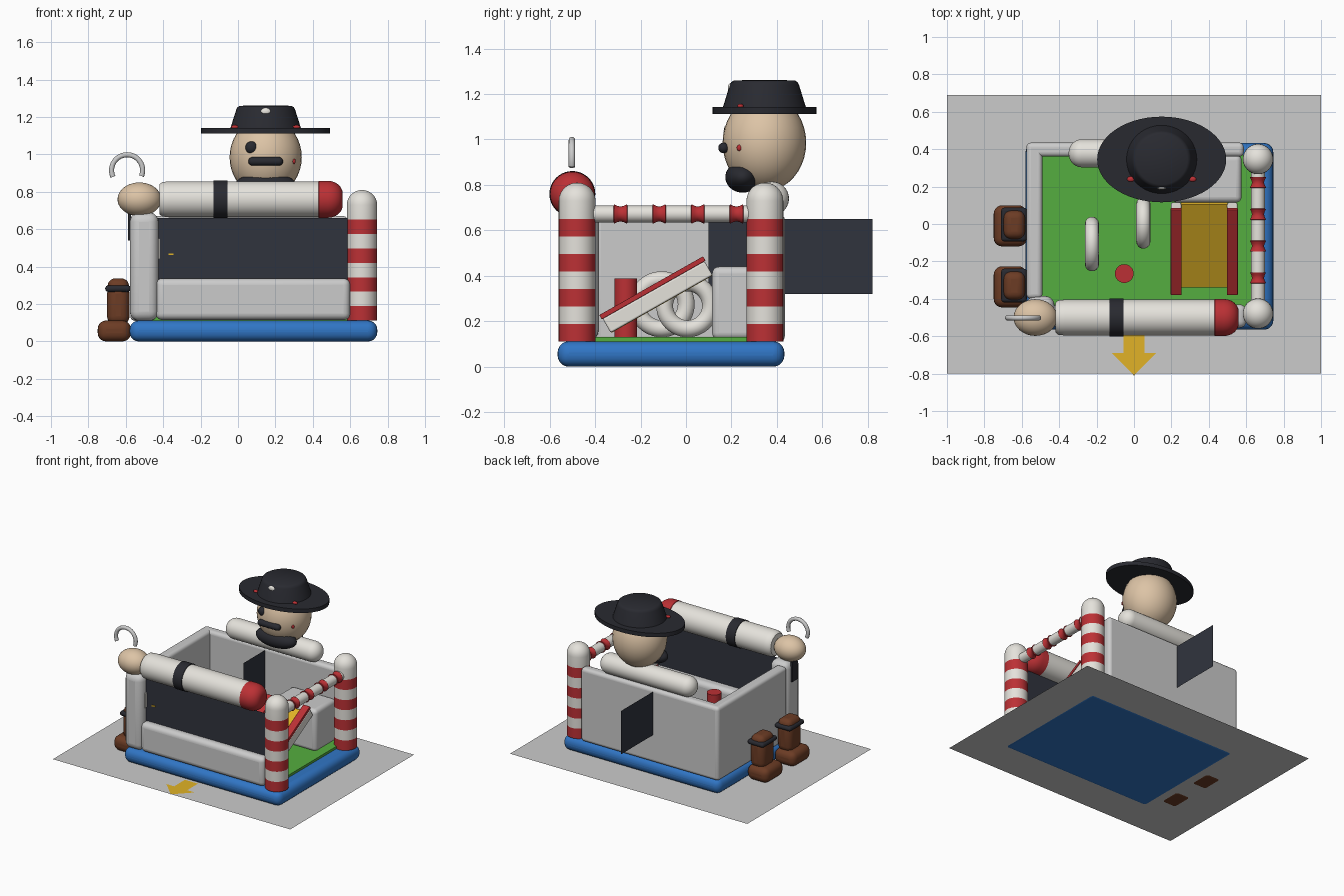
import bpy, bmesh, math
from math import pi, sin, cos, radians

if "Cube" in bpy.data.objects:
    bpy.data.objects.remove(bpy.data.objects["Cube"])

def material(name, rgb):
    m = bpy.data.materials.new(name)
    m.diffuse_color = (*rgb, 1)
    m.use_nodes = True
    m.node_tree.nodes["Principled BSDF"].inputs["Base Color"].default_value = m.diffuse_color
    return m

RED = material("red", (.5, .03, .035))
WHITE = material("white", (.78, .76, .71))
BLUE = material("blue", (.03, .18, .56))
GREEN = material("green", (.09, .42, .05))
DARK = material("dark", (.022, .023, .03))
NET = material("net", (.03, .034, .048))
SKIN = material("skin", (.72, .55, .38))
BROWN = material("brown", (.15, .045, .018))
YELLOW = material("yellow", (.75, .45, .02))

def finish(name, bm, loc=(0, 0, 0), rot=(0, 0, 0), scale=(1, 1, 1), mats=(), bevel=0, smooth=True):
    bmesh.ops.recalc_face_normals(bm, faces=bm.faces)
    me = bpy.data.meshes.new(name)
    bm.to_mesh(me)
    bm.free()
    for m in mats:
        me.materials.append(m)
    ob = bpy.data.objects.new(name, me)
    bpy.context.collection.objects.link(ob)
    ob.location, ob.rotation_euler, ob.scale = loc, rot, scale
    if bevel:
        b = ob.modifiers.new("bevel", 'BEVEL')
        b.width, b.segments = bevel, 5
    if smooth:
        bpy.ops.object.select_all(action='DESELECT')
        ob.select_set(True)
        bpy.context.view_layer.objects.active = ob
        bpy.ops.object.shade_smooth_by_angle(angle=radians(40))
    return ob

def box(name, x, y, z, mat=None, bevel=0, rot=(0, 0, 0)):
    """Box from (min, max) ranges."""
    bm = bmesh.new()
    bmesh.ops.create_cube(bm, size=1)
    for v in bm.verts:
        v.co = [c * (r[1] - r[0]) for c, r in zip(v.co, (x, y, z))]
    return finish(name, bm, [sum(r) / 2 for r in (x, y, z)], rot, mats=[mat] if mat else [], bevel=bevel)

def ellipsoid(name, loc, radii, mat):
    bm = bmesh.new()
    bmesh.ops.create_uvsphere(bm, u_segments=32, v_segments=20, radius=1)
    return finish(name, bm, loc, scale=radii, mats=[mat])

def lathe(name, profile, loc, mats, rot=(0, 0, 0), scale=(1, 1, 1), pick=None, n=40):
    """Revolve (radius, height) points; pick(mid height) gives the material slot."""
    bm = bmesh.new()
    vs = [bm.verts.new((r, 0, z)) for r, z in profile]
    es = [bm.edges.new(p) for p in zip(vs, vs[1:])]
    bmesh.ops.spin(bm, geom=vs + es, cent=(0, 0, 0), axis=(0, 0, 1), angle=2 * pi, steps=n, use_duplicate=False)
    bmesh.ops.remove_doubles(bm, verts=bm.verts, dist=1e-4)
    if pick:
        for f in bm.faces:
            f.material_index = pick(f.calc_center_median().z)
    return finish(name, bm, loc, rot, scale, mats)

def dome(r, z, h, a0=0, a1=90, k=7):
    return [(r * cos(radians(a0 + (a1 - a0) * i / k)), z + h * sin(radians(a0 + (a1 - a0) * i / k))) for i in range(k + 1)]

def tube_ring(name, loc, major, minor, mat, plane, a0=0, a1=360, n=48):
    """Torus or arc in the 'xz' or 'yz' plane, as a round-bevelled curve."""
    cu = bpy.data.curves.new(name, 'CURVE')
    cu.dimensions, cu.bevel_depth, cu.bevel_resolution = '3D', minor, 5
    cu.use_fill_caps = True
    full = a1 - a0 == 360
    sp = cu.splines.new('POLY')
    sp.points.add(n - 1)
    sp.use_cyclic_u = full
    for i, p in enumerate(sp.points):
        a = radians(a0 + (a1 - a0) * i / (n if full else n - 1))
        u, w = major * cos(a), major * sin(a)
        p.co = (u, 0, w, 1) if plane == 'xz' else (0, u, w, 1)
    if mat:
        cu.materials.append(mat)
    ob = bpy.data.objects.new(name, cu)
    ob.location = loc
    bpy.context.collection.objects.link(ob)

def flat(name, pts, mat=None):
    bm = bmesh.new()
    bm.faces.new([bm.verts.new(p) for p in pts])
    return finish(name, bm, mats=[mat] if mat else [], smooth=False)

ALONG_X, ALONG_Y = (0, pi / 2, 0), (-pi / 2, 0, 0)

# Ground sheet and direction arrow
flat("ground_sheet", [(-1, -.8, .002), (1, -.8, .002), (1, .69, .002), (-1, .69, .002)])
flat("entry_arrow", [(0, -.81, .006), (.12, -.69, .006), (.055, -.69, .006), (.055, -.56, .006),
                     (-.055, -.56, .006), (-.055, -.69, .006), (-.12, -.69, .006)], YELLOW)

# Base, floor and walls
box("base_cushion", (-.58, .745), (-.565, .433), (0, .112), BLUE, .05)
box("play_floor", (-.5, .64), (-.46, .37), (.1, .13), GREEN)
box("back_wall", (-.575, .587), (.36, .435), (.11, .67), bevel=.025)
box("left_wall", (-.575, -.49), (-.4, .435), (.11, .67), bevel=.025)
box("corner_post", (-.578, -.425), (-.56, -.385), (.11, .69), bevel=.05)
box("front_low_wall", (-.44, .6), (-.555, -.43), (.115, .337), bevel=.035)
flat("front_net", [(-.43, -.5, .32), (.6, -.5, .32), (.6, -.5, .66), (-.43, -.5, .66)], NET)
flat("back_net", [(-.025, .1, .32), (-.025, .82, .32), (-.025, .82, .65), (-.025, .1, .65)], NET)
box("net_latch", (-.425, -.417), (-.52, -.5), (.44, .55), WHITE)
box("net_tag", (-.372, -.345), (-.507, -.499), (.461, .469), YELLOW)
box("wall_strap", (-.588, -.572), (-.5, -.44), (.54, .69), DARK)

# Striped posts and the banded rail between them
levels = [.112 + .077 * i for i in range(8)]
for name, y in (("front_right_post", -.479), ("back_right_post", .347)):
    lathe(name, [(0, .11)] + [(.081, z) for z in levels] + dome(.081, .73, .08), (.663, y, 0), [RED, WHITE],
          pick=lambda z: 1 if z > levels[-1] else int((z - .112) / .077) % 2)
bands = (-.288, -.118, .052, .222)
profile = [(.037, -.42)]
for b in bands:
    profile += [(.037, b - .03), (.043, b - .028), (.036, b - .014), (.032, b), (.036, b + .014), (.043, b + .028), (.037, b + .03)]
lathe("side_rail", profile + [(.037, .3)], (.663, 0, .672), [WHITE, RED], ALONG_Y,
      pick=lambda z: int(any(abs(z - b) < .031 for b in bands)))

# Front arm with cuff, band, hand and hook
lathe("front_arm", [(0, -.42)] + [(.08, -.42), (.092, -.405), (.096, -.37), (.096, .43)] + [(.099, .432), (.099, .48)]
      + [(.03 + .069 * cos(radians(a)), .48 + .08 * sin(radians(a))) for a in range(15, 91, 15)] + [(0, .56)],
      (0, -.5, .76), [WHITE, RED], ALONG_X, pick=lambda z: int(z > .43))
lathe("arm_band", [(.09, -.13), (.101, -.13), (.101, -.055), (.09, -.055)], (0, -.5, .76), [DARK], ALONG_X)
ellipsoid("hand", (-.527, -.5, .76), (.117, .098, .09), SKIN)
tube_ring("hook", (-.593, -.502, .915), .083, .014, None, 'xz', -22, 205)

# Back arm
lathe("back_arm", dome(.075, -.28, .07, -90, 0) + dome(.075, .37, .07), (0, .378, .74), [WHITE], ALONG_X)

# Head, face and hat
hx, hy = .148, .345
ellipsoid("head", (hx, hy, .985), (.193, .184, .213), SKIN)
ellipsoid("beard", (hx, .25, .834), (.165, .077, .068), DARK)
ellipsoid("eye_patch", (.072, .19, 1.037), (.032, .024, .033), DARK)
lathe("moustache", dome(.023, -.07, .023, -90, 0) + dome(.023, .07, .023), (hx, .165, .963), [DARK], ALONG_X)
ellipsoid("cheek_mark", (.299, .235, .963), (.009, .012, .014), RED)
lathe("hat_brim", [(0, 1.112), (1, 1.112), (1, 1.142), (0, 1.142)], (hx, hy, 0), [DARK], scale=(.345, .229, 1), n=56)
lathe("hat_crown", [(0, 1.13), (.192, 1.13), (.157, 1.24), (.151, 1.252), (.138, 1.26), (0, 1.262)], (hx, hy, 0), [DARK],
      scale=(1, .97, 1))
ellipsoid("hat_badge", (hx, .198, 1.228), (.028, .014, .02), WHITE)
for side in (-1, 1):
    ellipsoid("hat_knot", (hx + side * .165, .24, 1.147), (.02, .014, .01), RED)

# Boots
for i, y in enumerate((-.01, -.336)):
    box(f"boot_foot_{i}", (-.75, -.573), (y - .11, y + .11), (0, .112), BROWN, .045)
    box(f"boot_shaft_{i}", (-.7, -.58), (y - .073, y + .085), (.09, .3), BROWN, .045)
    box(f"boot_cuff_{i}", (-.71, -.573), (y - .083, y + .097), (.265, .3), DARK, .017)
    box(f"boot_top_{i}", (-.697, -.583), (y - .07, y + .082), (.25, .337), BROWN, .04)

# Platform, slide, rings and pillar inside
box("slide_platform", (.2, .575), (.115, .37), (.12, .44), bevel=.03)
ang = radians(29.5)
def along_slide(name, x, off, h, length, mat, bevel=0):
    cy, cz = -.125 - off * sin(ang), .307 + off * cos(ang)
    box(name, x, (cy - length / 2, cy + length / 2), (cz - h / 2, cz + h / 2), mat, bevel, (ang, 0, 0))
for side, x in (("left", .198), ("right", .498)):
    along_slide(f"slide_{side}_side", (x, x + .055), 0, .072, .515, WHITE, .008)
    along_slide(f"slide_{side}_trim", (x - .002, x + .057), .046, .022, .525, RED, .004)
along_slide("slide_bed", (.25, .5), -.025, .025, .51, YELLOW)
tube_ring("ring_left", (-.225, -.107, .275), .108, .038, WHITE, 'yz')
tube_ring("ring_right", (.05, .007, .268), .101, .038, WHITE, 'yz')
lathe("pillar", [(0, .12), (.05, .12), (.05, .388), (0, .388)], (-.052, -.265, 0), [RED])
